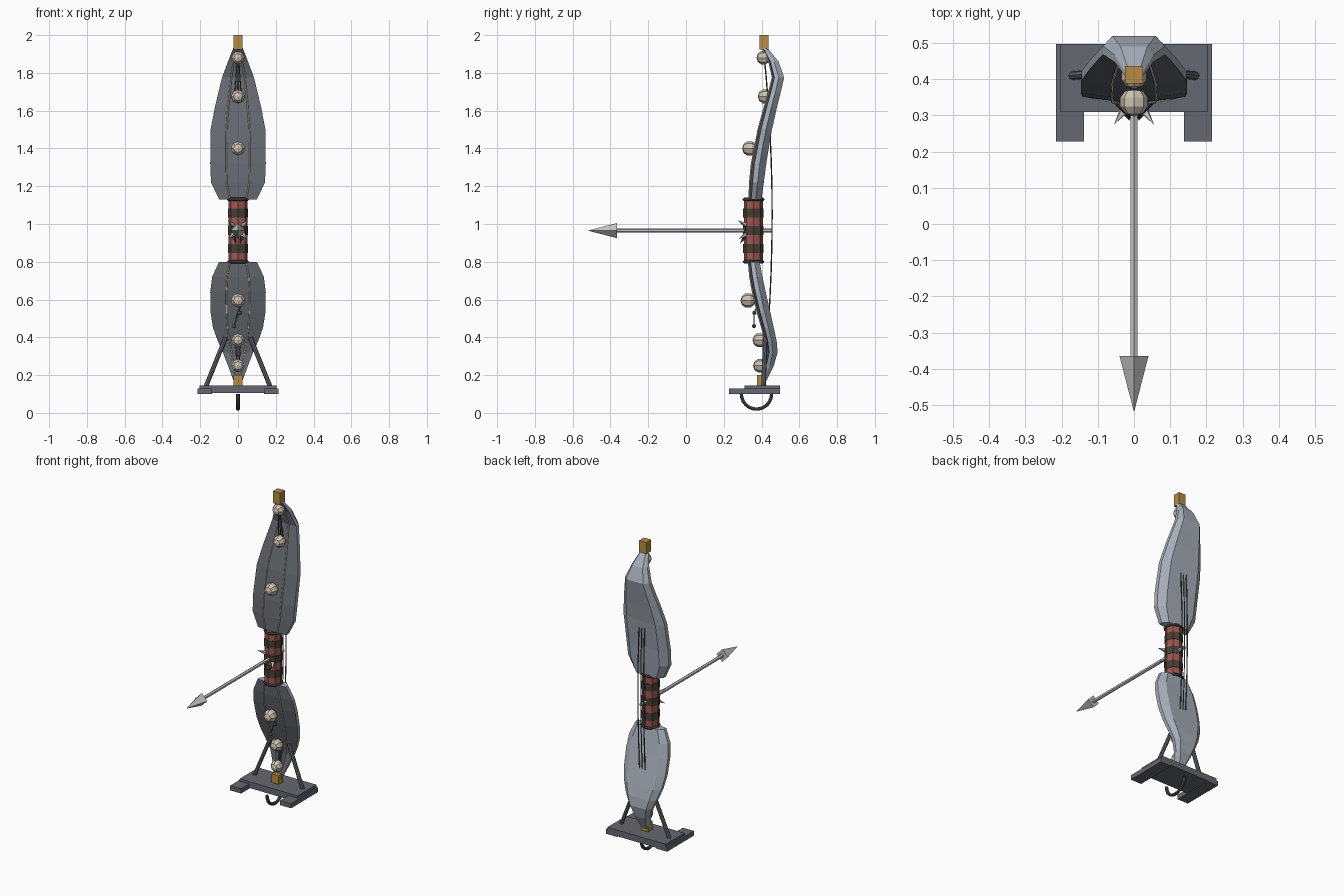
import bpy, bmesh, math
from mathutils import Vector

if "Cube" in bpy.data.objects:
    bpy.data.objects.remove(bpy.data.objects["Cube"])


def mat(name, r, g, b):
    m = bpy.data.materials.new(name)
    m.diffuse_color = (r, g, b, 1)
    m.use_nodes = True
    m.node_tree.nodes["Principled BSDF"].inputs["Base Color"].default_value = m.diffuse_color
    return m


DARK = mat("dark steel", 0.13, 0.14, 0.16)
PALE = mat("pale steel", 0.39, 0.43, 0.49)
BONE = mat("bone", 0.62, 0.54, 0.45)
RED = mat("red leather", 0.33, 0.095, 0.08)
BROWN = mat("brown leather", 0.065, 0.05, 0.035)
WOOD = mat("golden wood", 0.46, 0.26, 0.06)
BLACK = mat("black iron", 0.035, 0.035, 0.04)
STEEL = mat("arrow steel", 0.56, 0.56, 0.56)
CORD = mat("cord grey", 0.10, 0.105, 0.115)


def finish(name, bm, mats):
    bmesh.ops.recalc_face_normals(bm, faces=bm.faces)
    me = bpy.data.meshes.new(name)
    bm.to_mesh(me)
    bm.free()
    for m in mats:
        me.materials.append(m)
    ob = bpy.data.objects.new(name, me)
    bpy.context.collection.objects.link(ob)
    return ob


def box(name, m, x0, x1, y0, y1, z0, z1):
    bm = bmesh.new()
    bmesh.ops.create_cube(bm, size=1)
    for v in bm.verts:
        v.co = ((x0 + x1) / 2 + v.co.x * (x1 - x0), (y0 + y1) / 2 + v.co.y * (y1 - y0),
                (z0 + z1) / 2 + v.co.z * (z1 - z0))
    return finish(name, bm, [m])


def rod(name, m, a, b, r0, r1, sides=6):
    a, b = Vector(a), Vector(b)
    bm = bmesh.new()
    bmesh.ops.create_cone(bm, cap_ends=True, segments=sides, radius1=r0, radius2=r1, depth=(b - a).length)
    ob = finish(name, bm, [m])
    ob.rotation_mode = 'QUATERNION'
    ob.rotation_quaternion = Vector((0, 0, 1)).rotation_difference(b - a)
    ob.location = (a + b) / 2
    return ob


def tube(name, m, pts, r, res=0):
    cu = bpy.data.curves.new(name, 'CURVE')
    cu.dimensions = '3D'
    cu.bevel_depth = r
    cu.bevel_resolution = res
    cu.use_fill_caps = True
    s = cu.splines.new('POLY')
    s.points.add(len(pts) - 1)
    for p, q in zip(s.points, pts):
        p.co = (*q, 1)
    cu.materials.append(m)
    ob = bpy.data.objects.new(name, cu)
    bpy.context.collection.objects.link(ob)


def ball(name, m, c, r, seg=8, rings=5):
    bm = bmesh.new()
    bmesh.ops.create_uvsphere(bm, u_segments=seg, v_segments=rings, radius=r)
    ob = finish(name, bm, [m])
    ob.location = c
    ob.rotation_euler = (math.pi / 2, 0, 0)


# Limbs: lofted blades (z, half width, front y, back y), dark raised front, pale back and sides
UPPER = [(1.13, .10, .345, .40), (1.22, .143, .352, .412), (1.32, .147, .362, .425), (1.5, .145, .397, .455),
         (1.62, .122, .428, .482), (1.7, .103, .45, .502), (1.775, .085, .468, .52),
         (1.86, .053, .447, .49), (1.94, .022, .405, .425)]
LOWER = [(.80, .10, .342, .39), (.72, .137, .352, .405), (.64, .147, .367, .422), (.53, .145, .393, .447),
         (.45, .132, .415, .465), (.38, .107, .433, .48), (.32, .08, .44, .485),
         (.25, .053, .425, .465), (.16, .02, .395, .42)]
for name, prof in (("upper", UPPER), ("lower", LOWER)):
    bm = bmesh.new()
    rings = []
    for z, w, f, b in prof:
        mid = f + (b - f) * .45
        r = f - .08 * w
        rings.append([bm.verts.new(p) for p in ((-w, f, z), (-.42 * w, r, z), (.42 * w, r, z), (w, f, z),
                                                (w, mid, z), (.7 * w, b, z), (-.7 * w, b, z), (-w, mid, z))])
    for lo, hi in zip(rings, rings[1:]):
        for i in range(8):
            j = (i + 1) % 8
            fc = bm.faces.new((lo[i], lo[j], hi[j], hi[i]))
            fc.material_index = 0 if i < 3 else 1
    for end in (rings[0], rings[-1]):
        bm.faces.new(end).material_index = 1
    finish(name + "_limb", bm, [DARK, PALE])
    # Trim lines on the front face
    for s in (-1, 1):
        tube(name + "_trim", BONE, [(s * .42 * w, f - .08 * w - .003, z) for z, w, f, b in prof], .004)

# Round bone studs on the limbs
for y, z, r in ((.41, 1.88, .037), (.418, 1.675, .038), (.337, 1.4, .04),
                (.328, .595, .04), (.39, .385, .038), (.392, .25, .037)):
    ball("bone_stud", BONE, (0, y, z), r)

# Grip: striped handle with end rings
N = 7
H = .33 / N
for i in range(N):
    z = .80 + i * H
    rod("grip_band", BROWN if i % 2 else RED, (0, .357, z), (0, .357, z + H),
        *([.054 if i % 2 else .051] * 2), sides=8)
for z in (.80, 1.13):
    tube("grip_ring", BLACK, [(.05 * math.cos(a * math.pi / 6), .357 + .05 * math.sin(a * math.pi / 6), z)
                              for a in range(13)], .009)

# Spikes around the arrow rest
for s in (-1, 1):
    rod("rest_spike", STEEL, (s * .028, .315, .995), (s * .055, .275, 1.02), .013, 0, 4)
    rod("rest_spike", STEEL, (s * .025, .315, .945), (s * .05, .28, .92), .013, 0, 4)
    rod("rest_claw", BLACK, (s * .02, .31, .93), (s * .012, .285, .895), .012, 0, 4)

# Arrow
rod("arrow_shaft", STEEL, (0, .455, .965), (0, -.365, .965), .011, .011, 6)
rod("arrow_head", STEEL, (0, -.365, .965), (0, -.52, .965), .04, 0, 4)

# Bow strings
for x in (-.02, 0, .02):
    tube("bow_string", CORD, [(x * min(1, 3 * (1 - abs(t))), .41 + .046 * (1 - t * t), 1.05 + .88 * t)
                              for t in [k / 6 - 1 for k in range(13)]], .0035)

# Wooden tips
box("upper_tip", WOOD, -.025, .025, .388, .436, 1.925, 2.0)
box("lower_tip", WOOD, -.025, .025, .375, .42, .14, .20)

# Hanging charm on the lower limb
tube("charm_cord", CORD, [(.012, .375, .56), (0, .36, .53), (-.02, .36, .46)], .004)
ball("charm_bead", DARK, (-.02, .36, .46), .012, 6, 4)
ball("charm_bead", DARK, (.008, .362, .53), .011, 6, 4)

# Stand: plate, feet, struts and hanging half ring
box("stand_plate", DARK, -.205, .205, .31, .498, .105, .145)
for s in (-1, 1):
    box("stand_foot", DARK, min(s * .138, s * .215), max(s * .138, s * .215), .228, .498, .10, .13)
    rod("stand_strut", DARK, (s * .17, .41, .14), (s * .065, .42, .40), .012, .012, 8)
tube("stand_ring", BLACK, [(0, .373 + .08 * math.cos(a * math.pi / 12), .10 - .08 * math.sin(a * math.pi / 12))
                           for a in range(13)], .01, 1)
